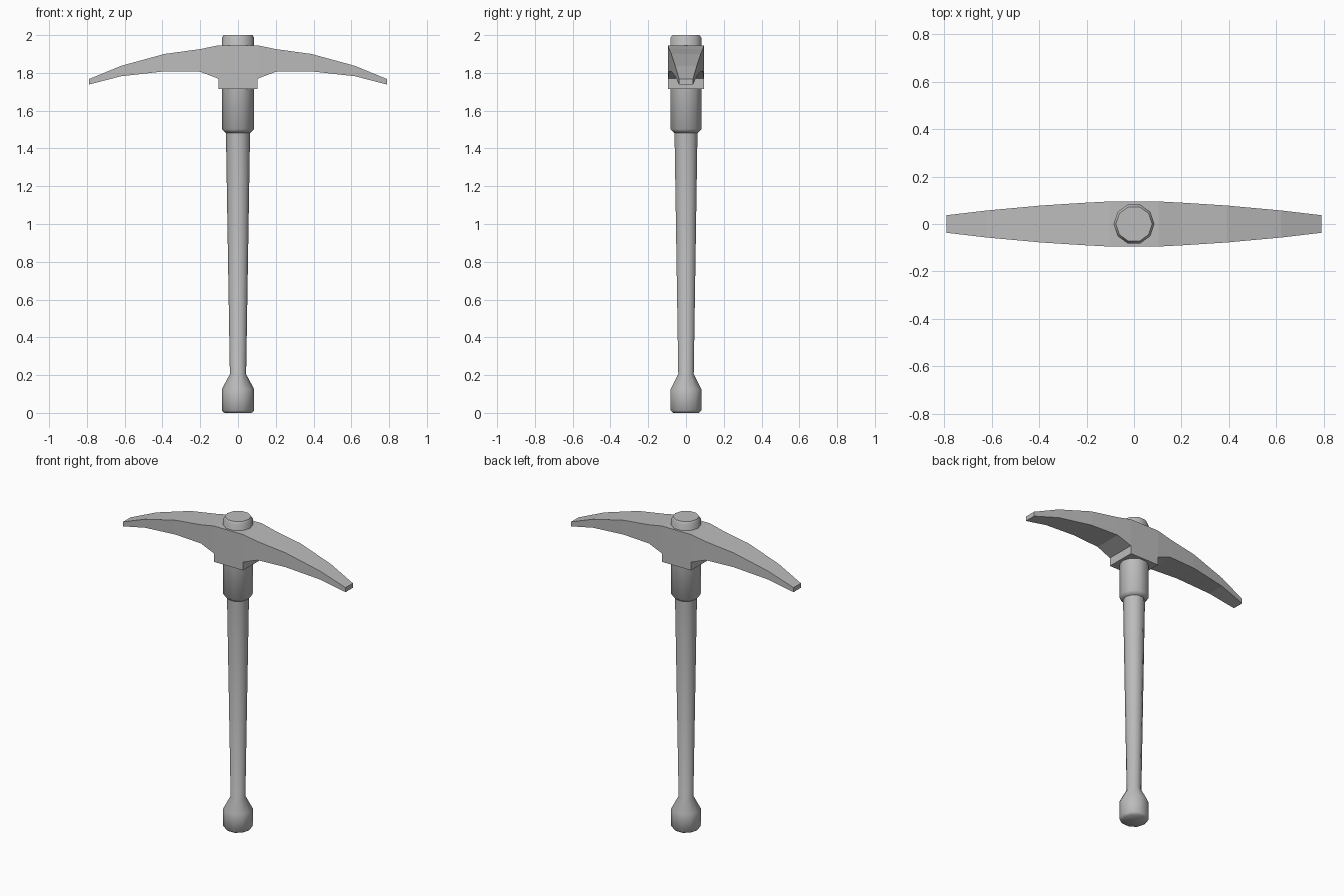
import bpy, bmesh, math

cube = bpy.data.objects.get("Cube")
if cube:
    bpy.data.objects.remove(cube, do_unlink=True)

GREY = (0.5, 0.5, 0.5, 1.0)
mat = bpy.data.materials.new("plain grey")
mat.use_nodes = True
mat.diffuse_color = GREY
mat.node_tree.nodes["Principled BSDF"].inputs["Base Color"].default_value = GREY


def finish(bm, name):
    bmesh.ops.recalc_face_normals(bm, faces=bm.faces)
    mesh = bpy.data.meshes.new(name)
    bm.to_mesh(mesh)
    bm.free()
    mesh.materials.append(mat)
    obj = bpy.data.objects.new(name, mesh)
    bpy.context.collection.objects.link(obj)
    return obj


def loft(bm, rings):
    """Skin a run of equal-length vertex rings and cap both ends."""
    rings = [[bm.verts.new(p) for p in ring] for ring in rings]
    for a, b in zip(rings, rings[1:]):
        for i in range(len(a)):
            j = (i + 1) % len(a)
            bm.faces.new((a[i], a[j], b[j], b[i]))
    bm.faces.new(rings[0])
    bm.faces.new(rings[-1])


def turned(name, profile, sides=10):
    """Turn a (radius, z) profile around the vertical axis."""
    bm = bmesh.new()
    angles = [2 * math.pi * i / sides for i in range(sides)]
    loft(bm, [[(r * math.cos(a), r * math.sin(a), z) for a in angles]
              for r, z in profile])
    obj = finish(bm, name)
    bpy.ops.object.select_all(action="DESELECT")
    obj.select_set(True)
    bpy.context.view_layer.objects.active = obj
    bpy.ops.object.shade_smooth_by_angle(angle=math.radians(50))
    return obj


# Handle: flared pommel and tapering shaft
turned("handle", [(0.072, 0), (0.086, 0.013), (0.086, 0.125),
                  (0.043, 0.205), (0.064, 1.49)])

# Collar under the head, running through it to the rounded top cap
turned("collar_and_cap", [(0.066, 1.482), (0.086, 1.502),
                          (0.086, 1.985), (0.076, 2.0)])

# Pick head: stations of (x, half width, bottom z, top z), mirrored in x
half = [(0.103, 0.095, 1.769, 1.946), (0.2, 0.09, 1.806, 1.926),
        (0.39, 0.078, 1.808, 1.9), (0.62, 0.057, 1.782, 1.837),
        (0.79, 0.037, 1.738, 1.767)]
stations = [(-x, w, b, t) for x, w, b, t in reversed(half)] + half
bm = bmesh.new()
loft(bm, [[(x, -w, b), (x, w, b), (x, w, t), (x, -w, t)]
          for x, w, b, t in stations])

# Socket block: the middle underside pulled down
bm.normal_update()
under = min((f for f in bm.faces if abs(f.calc_center_median().x) < 0.01),
            key=lambda f: f.calc_center_median().z)
block = bmesh.ops.extrude_face_region(bm, geom=[under])
bmesh.ops.translate(bm, vec=(0, 0, -0.053),
                    verts=[v for v in block["geom"]
                           if isinstance(v, bmesh.types.BMVert)])
if under.is_valid:
    bm.faces.remove(under)
finish(bm, "pick_head")
